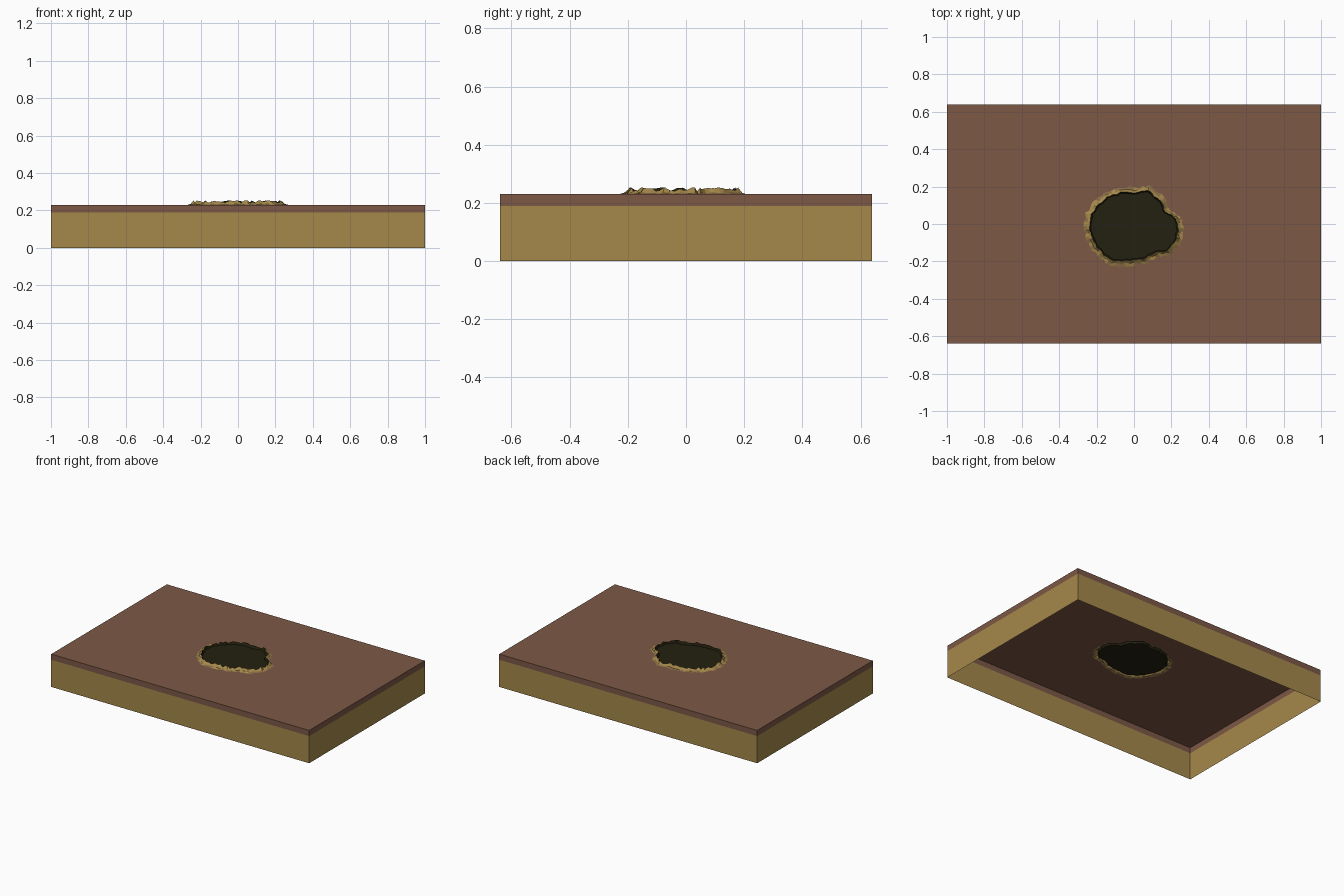
import bpy, bmesh, random
from mathutils import Vector

random.seed(4)
if "Cube" in bpy.data.objects:
    bpy.data.objects.remove(bpy.data.objects["Cube"])

W, D, H, SEAM = 1.0, 0.64, 0.23, 0.19


def material(name, rgb):
    m = bpy.data.materials.new(name)
    m.use_nodes = True
    m.diffuse_color = (*rgb, 1)
    m.node_tree.nodes["Principled BSDF"].inputs["Base Color"].default_value = (*rgb, 1)
    return m


BROWN = material("soil brown", (0.205, 0.098, 0.061))
GOLD = material("sandy gold", (0.381, 0.25, 0.07))
TAN = material("rim tan", (0.25, 0.155, 0.06))
DARK = material("dark pit", (0.017, 0.015, 0.005))


def finish(bm, name, mats):
    mesh = bpy.data.meshes.new(name)
    bm.to_mesh(mesh)
    bm.free()
    for m in mats:
        mesh.materials.append(m)
    obj = bpy.data.objects.new(name, mesh)
    bpy.context.collection.objects.link(obj)
    return obj


def loop_verts(bm, points):
    return [bm.verts.new(p) for p in points]


def bridge(bm, a, b, mat=0):
    n = len(a)
    for i in range(n):
        f = bm.faces.new((a[i], a[(i + 1) % n], b[(i + 1) % n], b[i]))
        f.material_index = mat


def loop_edges(bm, verts):
    return [bm.edges.new((v, verts[(i + 1) % len(verts)])) for i, v in enumerate(verts)]


def rectangle(z):
    return [Vector((x, y, z)) for x, y in ((-W, -D), (W, -D), (W, D), (-W, D))]


# Ragged pit outline, subdivided and roughened
outline = [(.23, -.02), (.22, .03), (.16, .06), (.14, .12), (.07, .17), (0, .16),
           (-.07, .16), (-.14, .14), (-.18, .10), (-.22, .05), (-.23, -.03),
           (-.21, -.09), (-.17, -.15), (-.11, -.19), (-.02, -.19), (.05, -.18),
           (.10, -.15), (.17, -.14), (.22, -.09)]
pit = []
for i, p in enumerate(outline):
    a, b = Vector((*p, 0)), Vector((*outline[(i + 1) % len(outline)], 0))
    for k in range(4):
        q = a.lerp(b, k / 4)
        pit.append(q + q.normalized() * random.uniform(-.004, .004))


def ring(offset, wobble, low, high):
    result = []
    for p in pit:
        q = p + p.normalized() * (offset + random.uniform(-wobble, wobble))
        q.z = random.uniform(low, high)
        result.append(q)
    return result


skirt = ring(.036, .006, H, H)
shoulder = ring(.021, .003, H + .002, H + .006)
crest = ring(.007, .003, H + .008, H + .024)
floor = ring(0, 0, H + .001, H + .001)

# Open-bottomed side walls
bm = bmesh.new()
bridge(bm, loop_verts(bm, rectangle(0)), loop_verts(bm, rectangle(SEAM)))
finish(bm, "side_walls", [GOLD])

# Top layer: shallow side band and a sheet with a hole for the pit
bm = bmesh.new()
top = loop_verts(bm, rectangle(H))
bridge(bm, loop_verts(bm, rectangle(SEAM)), top)
border = [bm.edges.get((top[i], top[(i + 1) % 4])) for i in range(4)]
hole = loop_edges(bm, loop_verts(bm, skirt))
bmesh.ops.triangle_fill(bm, edges=border + hole, use_beauty=True, normal=(0, 0, 1))
finish(bm, "top_layer", [BROWN])

# Jagged raised rim with a dark inner face
bm = bmesh.new()
rings = [loop_verts(bm, r) for r in (skirt, shoulder, crest, floor)]
for i, mat in enumerate((0, 1, 2)):
    bridge(bm, rings[i], rings[i + 1], mat)
for f in bm.faces:
    if f.material_index == 0 and random.random() < .35:
        f.material_index = 1
finish(bm, "pit_rim", [TAN, GOLD, DARK])

# Dark pit floor
bm = bmesh.new()
edges = loop_edges(bm, loop_verts(bm, floor))
bmesh.ops.triangle_fill(bm, edges=edges, use_beauty=True, normal=(0, 0, 1))
finish(bm, "pit_floor", [DARK])
